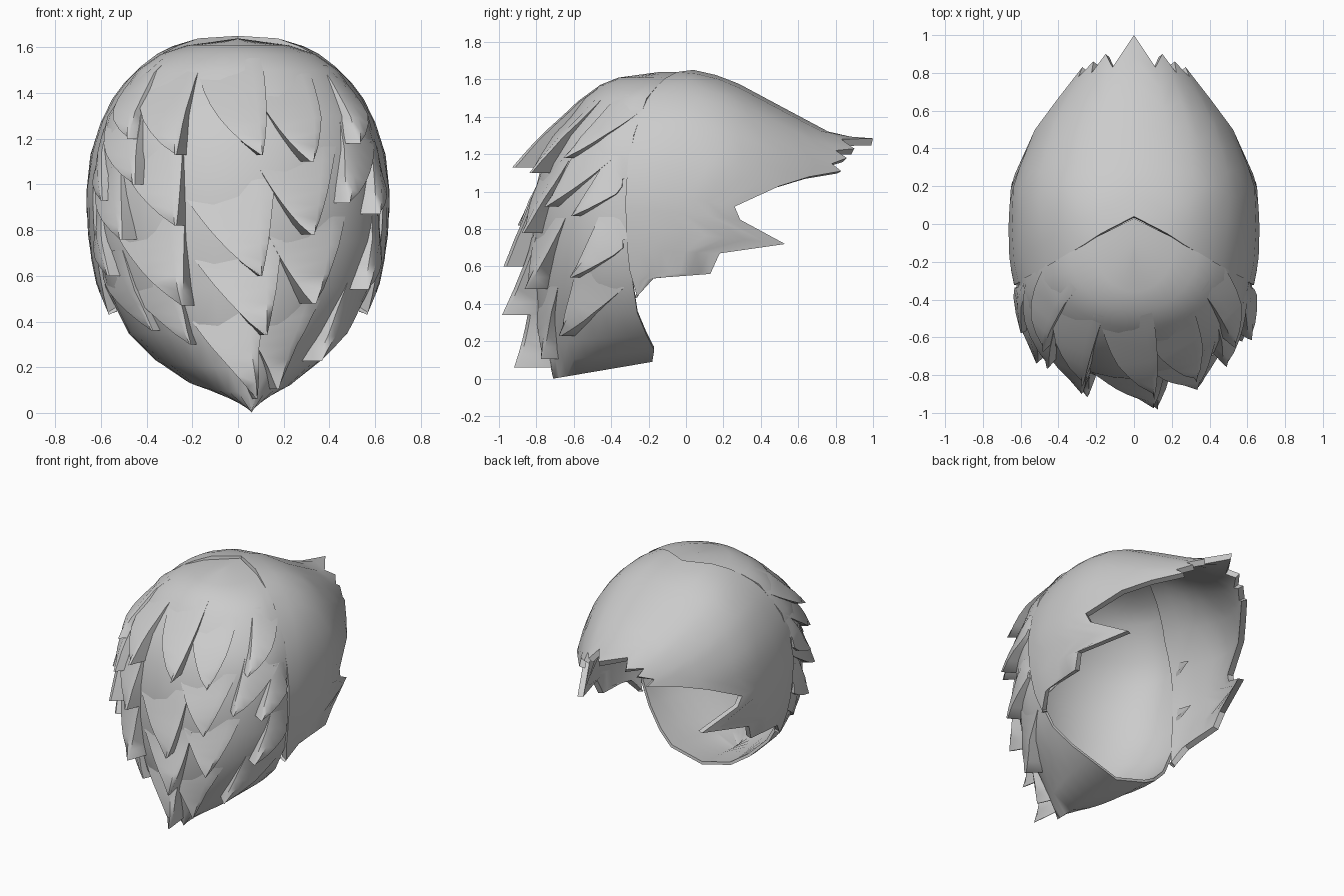
import bpy, bmesh
from math import sin, cos, acos, radians, degrees
from mathutils import Vector

if "Cube" in bpy.data.objects:
    bpy.data.objects.remove(bpy.data.objects["Cube"])

CENTRE = Vector((0, -0.1, 0.85))


def interp(table, v):
    """Piecewise linear lookup in rows of (key, value, ...)."""
    if v <= table[0][0]:
        return table[0][1:]
    for p, q in zip(table, table[1:]):
        if v <= q[0]:
            t = (v - p[0]) / (q[0] - p[0])
            return tuple(a + (b - a) * t for a, b in zip(p[1:], q[1:]))
    return table[-1][1:]


def add_grid(bm, rows):
    vs = [[bm.verts.new(p) for p in r] for r in rows]
    for a, b in zip(vs, vs[1:]):
        for i in range(len(a) - 1):
            bm.faces.new((a[i], a[i + 1], b[i + 1], b[i]))


def finish(name, bm, mirror=False, thickness=0, angle=40):
    bmesh.ops.remove_doubles(bm, verts=bm.verts, dist=0.0005)
    bmesh.ops.recalc_face_normals(bm, faces=bm.faces)
    bm.normal_update()
    # make the sheet face away from the head
    out = sum(f.calc_area() * f.normal.dot(f.calc_center_median() - CENTRE) for f in bm.faces)
    if out < 0:
        bmesh.ops.reverse_faces(bm, faces=bm.faces)
    me = bpy.data.meshes.new(name)
    bm.to_mesh(me)
    bm.free()
    ob = bpy.data.objects.new(name, me)
    bpy.context.collection.objects.link(ob)
    bpy.ops.object.select_all(action='DESELECT')
    ob.select_set(True)
    bpy.context.view_layer.objects.active = ob
    if mirror:
        ob.modifiers.new("mirror", 'MIRROR').merge_threshold = 0.002
    if thickness:
        s = ob.modifiers.new("thickness", 'SOLIDIFY')
        s.thickness, s.offset = thickness, -1
    # apply first so that the rims get sharp edges too
    for m in list(ob.modifiers):
        bpy.ops.object.modifier_apply(modifier=m.name)
    bpy.ops.object.shade_smooth_by_angle(angle=radians(angle))
    return ob


# Cap: dome with half width and top height along y
DOME = [(-.35, .63, 1.60), (-.2, .66, 1.64), (0, .665, 1.66), (.22, .65, 1.61),
        (.5, .53, 1.46), (.8, .33, 1.30), (1.0, .15, 1.285)]
ZC = 0.95
SEAM = [(0, .04), (20, -.11), (35, -.20), (50, -.27), (65, -.305), (90, -.325), (110, -.31), (121, -.26)]
# jagged edge: y, z and the seam angle each strand starts from
EDGE = [(1.0, 1.285, 0), (.83, 1.28, 12), (.9, 1.23, 20), (.8, 1.22, 27), (.86, 1.18, 34),
        (.78, 1.15, 42), (.83, 1.11, 50), (.66, 1.08, 60), (.5, 1.03, 72), (.26, .92, 86),
        (.29, .85, 92), (.53, .72, 98), (.18, .67, 105), (.13, .56, 112), (-.17, .54, 116),
        (-.27, .43, 121)]


def dome(y, deg):
    w, top = interp(DOME, y)
    c = cos(radians(deg))
    return (w * max(0, sin(radians(deg))) ** 0.85, y, ZC + c * ((top - ZC) if c > 0 else 1.0))


bm = bmesh.new()
cols = []
for y, z, a0 in EDGE:
    top = interp(DOME, y)[1]
    c = (z - ZC) / ((top - ZC) if z > ZC else 1.0)
    a1 = degrees(acos(max(-1, min(1, c))))
    y0 = interp(SEAM, a0)[0]
    cols.append([dome(y0 + (y - y0) * t / 8, a0 + (a1 - a0) * t / 8) for t in range(9)])
add_grid(bm, cols)
finish("fringe_cap", bm, mirror=True, thickness=0.04)

# Back of the hair: half width, rim y and rearmost y by height
BACK = [(0, 0, -.18, -.71), (.09, .24, -.17, -.73), (.2, .36, -.21, -.76), (.35, .48, -.26, -.80),
        (.55, .58, -.29, -.82), (.75, .62, -.30, -.83), (.95, .62, -.31, -.82), (1.15, .61, -.30, -.77),
        (1.3, .57, -.28, -.70), (1.5, .44, -.21, -.55), (1.57, .34, -.15, -.46), (1.61, .22, -.08, -.36),
        (1.64, .0, .03, -.14)]


def back(deg, z, lift=0.0):
    w, rim, rear = interp(BACK, z)
    a = radians(max(-86, min(86, deg)) if lift else deg)
    low = max(0, 1 - z / .3)          # chin line rises towards the rim and leans sideways
    return ((w + lift) * sin(a) + .06 * low * cos(a), rim + (rear - rim - lift) * cos(a),
            z + .09 * low * (1 - cos(a)))


bm = bmesh.new()
add_grid(bm, [[back(-90 + 10 * i, r[0]) for i in range(19)] for r in BACK])
finish("back_shell", bm, thickness=0.02, angle=60)

# Layered locks: tip angle round the head, tip height, lift of the tip
LOCKS = [(8, 1.13, .16), (-22, 1.13, .13), (27, 1.10, .12), (-45, 1.20, .09), (50, 1.18, .10),
         (8, .60, .16), (-22, .82, .12), (27, .78, .12), (-40, 1.0, .10), (43, .92, .10), (60, .87, .10),
         (-62, .93, .06),
         (11, .34, .20), (-21, .47, .15), (30, .48, .14), (-46, .76, .10), (58, .54, .10), (-60, .6, .07),
         (6, .06, .20), (-25, .30, .06), (24, .10, .10), (46, .22, .12), (-45, .36, .05)]


def lock(bm, a, z, lift):
    """Blade that leaves the shell at its root and stands off at its tip."""
    side = abs(a) / 60
    length = 0.44 - 0.12 * side
    root = a * (1.4 if abs(a) > 15 else 1)
    # one long slanting edge and one steep edge
    left, right = (9, 20) if a > 40 else (29, 7)
    rows = []
    for i in range(7):
        t = i / 6
        ca, cz = root + (a - root) * t, z + length * (1 - t)
        k = (1 - t) ** 0.9
        up = lift * t ** 1.3
        hl, hr = left * k + .3, right * k + .3
        sl, sr = (0, -.08 * k) if a > 40 else (-.09 * k, 0)
        rows.append([back(ca - hl, cz + sl, -.012), back(ca - hl, cz + sl, up * .8),
                     back(ca, cz, up + .004 * (1 - t)),
                     back(ca + hr, cz + sr, up * .9), back(ca + hr, cz + sr, -.012)])
    add_grid(bm, rows)
    # underside of the tip
    add_grid(bm, [rows[-1][1:4], [rows[-1][0], back(a, z, -.012), rows[-1][4]]])


bm = bmesh.new()
for a, z, lift in LOCKS:
    lock(bm, a, z, lift)
finish("back_locks", bm, angle=45)
